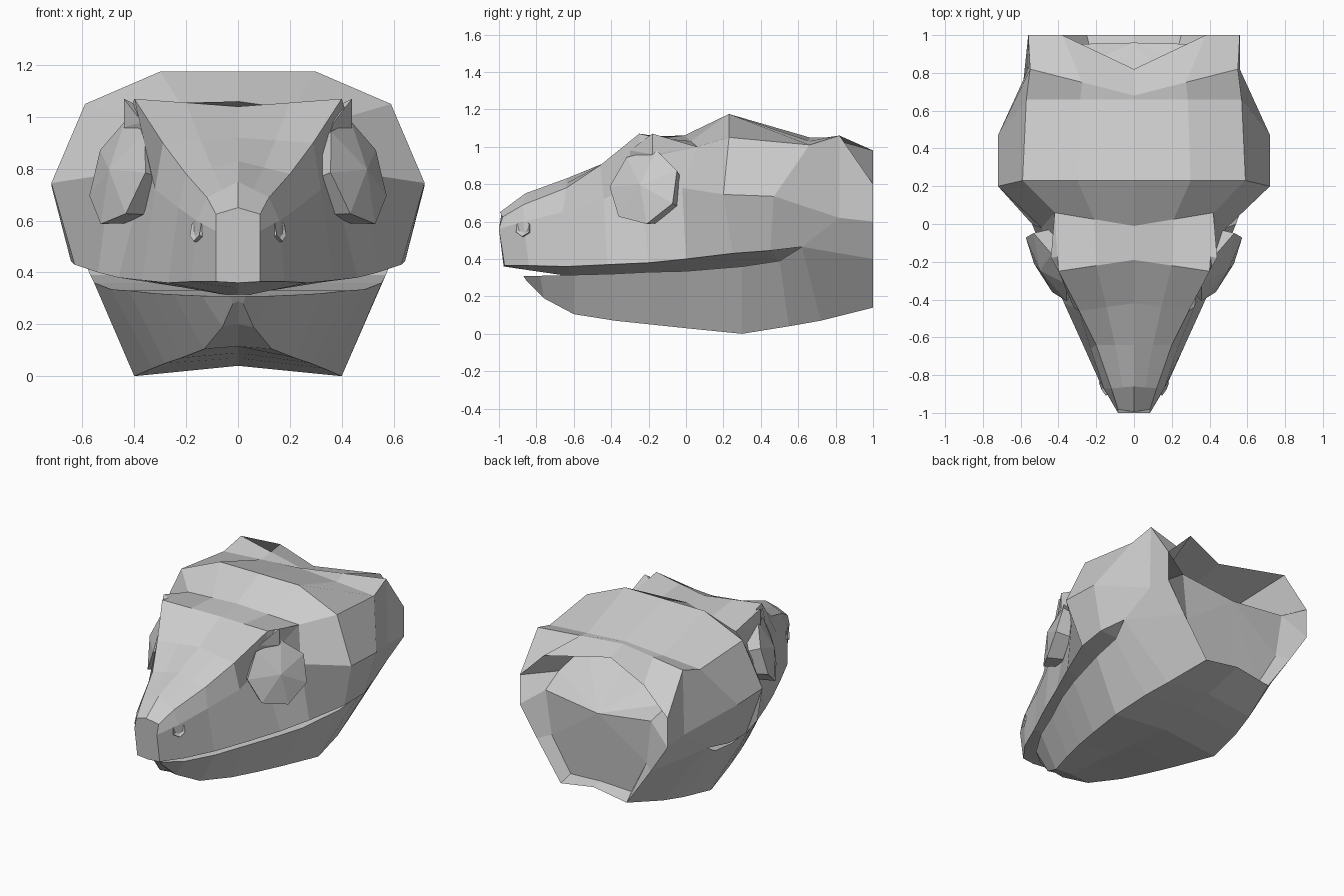
import bpy
import bmesh
from math import radians
from mathutils import Matrix, Vector

default = bpy.data.objects.get("Cube")
if default:
    bpy.data.objects.remove(default, do_unlink=True)

# One matte grey for the whole head
grey = bpy.data.materials.new("plain_grey")
grey.use_nodes = True
colour = (0.6, 0.6, 0.6, 1)
grey.diffuse_color = colour
grey.node_tree.nodes["Principled BSDF"].inputs["Base Color"].default_value = colour


def finish(bm, name, mirrored=False, recalc=True):
    """Turn a bmesh into a flat-shaded object, optionally mirrored across x."""
    if recalc:
        bmesh.ops.recalc_face_normals(bm, faces=bm.faces)
    mesh = bpy.data.meshes.new(name)
    bm.to_mesh(mesh)
    bm.free()
    mesh.materials.append(grey)
    obj = bpy.data.objects.new(name, mesh)
    bpy.context.collection.objects.link(obj)
    if mirrored:
        obj.modifiers.new("both_sides", "MIRROR")
    return obj


def full_ring(half):
    """Complete a half section whose first and last points lie on x = 0."""
    points = [Vector(p) for p in half]
    return points + [Vector((-p.x, p.y, p.z)) for p in reversed(points[1:-1])]


def loft(columns, name):
    """Skin lengthwise columns; the last column is the inside of the mouth."""
    bm = bmesh.new()
    rings = [[bm.verts.new(p) for p in full_ring(half)] for half in zip(*columns)]
    count = len(rings[0])
    inner = len(columns) - 1
    for row, (a, b) in enumerate(zip(rings, rings[1:])):
        for i in range(count):
            j = (i + 1) % count
            # leave the neck open behind the mouth corner
            if row == len(rings) - 2 and inner in (i, j):
                continue
            bm.faces.new((a[i], a[j], b[j], b[i]))
    bm.faces.new(rings[0])
    return finish(bm, name)


def centre(column, lift):
    """Project a column onto the middle plane, raised by lift."""
    return [(0, y, z + lift) for x, y, z in column]


# Skull guide lines, from snout tip to neck
crown = [(0, y, z) for y, z in (
    (-.995, .65), (-.86, .75), (-.64, .83), (-.42, .92), (-.19, 1.04),
    (-.01, 1.06), (.23, 1.175), (.66, 1.05), (.68, 1.04), (.82, 1))]
ridge = [
    (.085, -.98, .625), (.12, -.87, .69), (.2, -.64, .78), (.29, -.46, .9),
    (.4, -.25, 1.07), (.42, .06, 1), (.59, .23, 1.05), (.57, .66, 1.01),
    (.55, .82, 1.06), (.56, 1, .8)]
cheek = [
    (.085, -1, .56), (.16, -.87, .6), (.23, -.66, .65), (.32, -.44, .72),
    (.35, -.24, .82), (.49, -.02, .78), (.72, .2, .745), (.72, .47, .735),
    (.56, .82, .62), (.56, 1, .6)]
lip = [
    (.085, -.97, .365), (.18, -.84, .365), (.27, -.64, .36), (.37, -.42, .37),
    (.46, -.2, .38), (.54, 0, .4), (.63, .25, .43), (.645, .45, .445),
    (.6, .62, .465), (.43, 1, .4)]
crown_edge = [tuple((Vector(a) + Vector(b)) / 2) for a, b in zip(crown, ridge)]
crown_edge[6] = (.3, .23, 1.175)
crown_edge[9] = (.38, 1, .98)

# Lower jaw guide lines
jaw_lip = [
    (.03, -.87, .31), (.14, -.78, .31), (.25, -.6, .315), (.33, -.4, .32),
    (.42, -.2, .33), (.49, 0, .335), (.555, .3, .36), (.57, .5, .39),
    lip[8], lip[9]]
jaw_edge = [
    (.02, -.85, .28), (.06, -.76, .19), (.13, -.6, .105), (.22, -.38, .07),
    (.28, -.19, .05), (.33, 0, .03), (.4, .3, 0), (.37, .55, .04),
    (.33, .72, .07), (.25, 1, .14)]
belly = centre(jaw_edge, .04)
belly[:3] = centre(jaw_edge[:3], .01)

# Mouth roof sags down to the level of the jaw
palate = centre(jaw_lip, -.01)
palate[0] = (0, -.975, .36)
palate[1] = (0, -.84, .34)
loft([crown, crown_edge, ridge, cheek, lip, palate], "skull")
loft([belly, jaw_edge, jaw_lip, centre(jaw_lip, 0)], "lower_jaw")

# Neck end: a recessed wall with a hollow shelf under the crown
rim = [c[9] for c in (crown, crown_edge, ridge, cheek, lip, jaw_edge, belly)]
recess = [
    (0, .55, .95), (.33, .6, .92), (.42, .78, .78), (.4, .95, .72),
    (.36, .94, .42), (.23, .92, .18), (0, .92, .19)]
bm = bmesh.new()
outer = [bm.verts.new(p) for p in full_ring(rim)]
inside = [bm.verts.new(p) for p in full_ring(recess)]
hub = bm.verts.new((0, .96, .67))
for i in range(len(outer)):
    j = (i + 1) % len(outer)
    bm.faces.new((outer[i], inside[i], inside[j], outer[j]))
    bm.faces.new((inside[i], hub, inside[j]))
bm.normal_update()
if sum(f.normal.y for f in bm.faces if hub in f.verts) < 0:
    bmesh.ops.reverse_faces(bm, faces=bm.faces)
finish(bm, "neck_end", recalc=False)


def disc(sides, inner_radius, radius, depth, place, direction, spin=0):
    """Short tapered prism facing a direction; returns its bmesh and outer face."""
    bm = bmesh.new()
    normal = Vector(direction).normalized()
    turn = normal.to_track_quat("Z", "Y").to_matrix().to_4x4()
    turn = turn @ Matrix.Rotation(radians(spin), 4, "Z")
    spot = Matrix.Translation(Vector(place) - normal * depth / 2)
    bmesh.ops.create_cone(bm, cap_ends=True, segments=sides, radius1=inner_radius,
                          radius2=radius, depth=depth, matrix=spot @ turn)
    bm.normal_update()
    return bm, max(bm.faces, key=lambda f: f.normal.dot(normal))


# Domed eyes
bm, face = disc(7, .18, .21, .1, (.46, -.225, .785), (.84, -.47, .26), -13)
bmesh.ops.poke(bm, faces=[face], offset=.045)
finish(bm, "eyes", mirrored=True)

# Brows over the eyes
bm = bmesh.new()
for p in ((.37, -.3, .98), (.44, -.18, 1.07), (.42, .06, 1), (.44, -.18, .96),
          (.35, -.3, .92), (.41, -.01, .84), (.35, 0, .8), (.3, -.15, 1)):
    bm.verts.new(p)
bmesh.ops.convex_hull(bm, input=bm.verts)
finish(bm, "brows", mirrored=True)

# Shallow nostrils
bm, face = disc(6, .05, .045, .05, (.164, -.872, .565), (.85, -.45, .2))
bmesh.ops.inset_region(bm, faces=[face], thickness=.016, depth=-.008)
finish(bm, "nostrils", mirrored=True)
